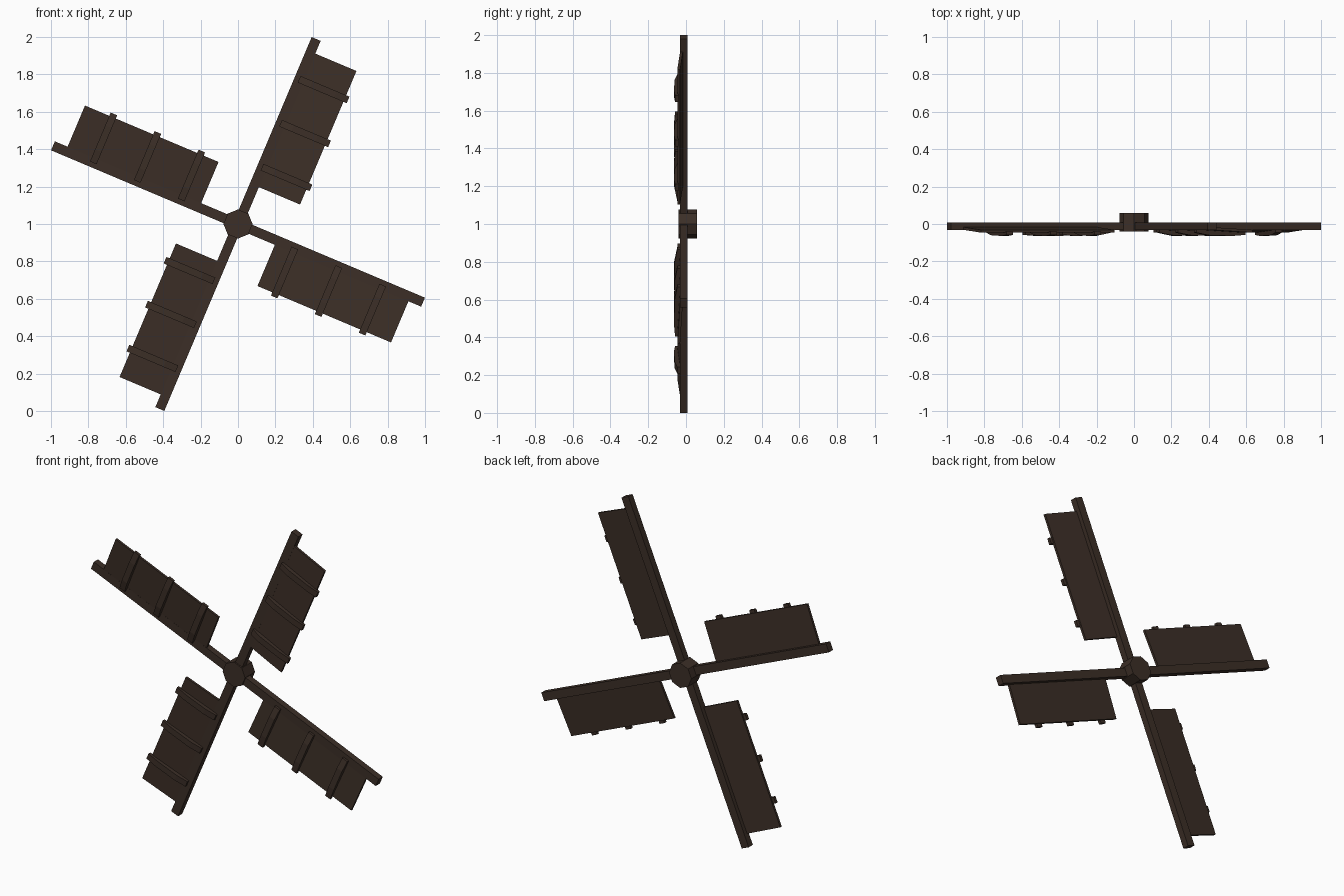
import bpy, bmesh, math
from mathutils import Matrix

if "Cube" in bpy.data.objects:
    bpy.data.objects.remove(bpy.data.objects["Cube"])

wood = bpy.data.materials.new("dark_wood")
wood.diffuse_color = (0.045, 0.028, 0.02, 1)
wood.use_nodes = True
wood.node_tree.nodes["Principled BSDF"].inputs["Base Color"].default_value = wood.diffuse_color


def prism(name, profile, z0, z1, matrix):
    """Extrude an (x, y) outline from z0 to z1, then place it."""
    bm = bmesh.new()
    face = bm.faces.new([bm.verts.new((x, y, z0)) for x, y in profile])
    ext = bmesh.ops.extrude_face_region(bm, geom=[face])
    verts = [g for g in ext["geom"] if isinstance(g, bmesh.types.BMVert)]
    bmesh.ops.translate(bm, verts=verts, vec=(0, 0, z1 - z0))
    bmesh.ops.recalc_face_normals(bm, faces=bm.faces)
    bm.transform(matrix)
    mesh = bpy.data.meshes.new(name)
    bm.to_mesh(mesh)
    bm.free()
    mesh.materials.append(wood)
    obj = bpy.data.objects.new(name, mesh)
    bpy.context.collection.objects.link(obj)
    return obj


centre = Matrix.Translation((0, 0, 1))

# Octagonal hub, axis along y
octagon = [(0.078 * math.cos(k * math.pi / 4), 0.078 * math.sin(k * math.pi / 4))
           for k in range(8)]
prism("hub", octagon, -0.058, 0.041, centre @ Matrix.Rotation(math.pi / 2, 4, 'X'))

# Cross-sections seen along a blade: x across the blade, y depth
spar = [(-0.026, -0.032), (0.026, -0.032), (0.026, 0.009), (-0.026, 0.009)]
sail = [(0.0, -0.030), (0.265, -0.046), (0.265, -0.031), (0.0, -0.015)]
batten = [(0.0, -0.046), (0.07, -0.060), (0.21, -0.064), (0.284, -0.058),
          (0.284, -0.040), (0.0, -0.024)]

# Four blades, each a spar, a pitched board and three battens
for i in range(4):
    m = centre @ Matrix.Rotation(math.radians(22.9 + 90 * i), 4, 'Y')
    prism(f"spar_{i + 1}", spar, 0.04, 1.074, m)
    prism(f"sail_board_{i + 1}", sail, 0.225, 1.0, m)
    for j, u in enumerate((0.33, 0.585, 0.84)):
        prism(f"batten_{i + 1}_{j + 1}", batten, u - 0.019, u + 0.019, m)
